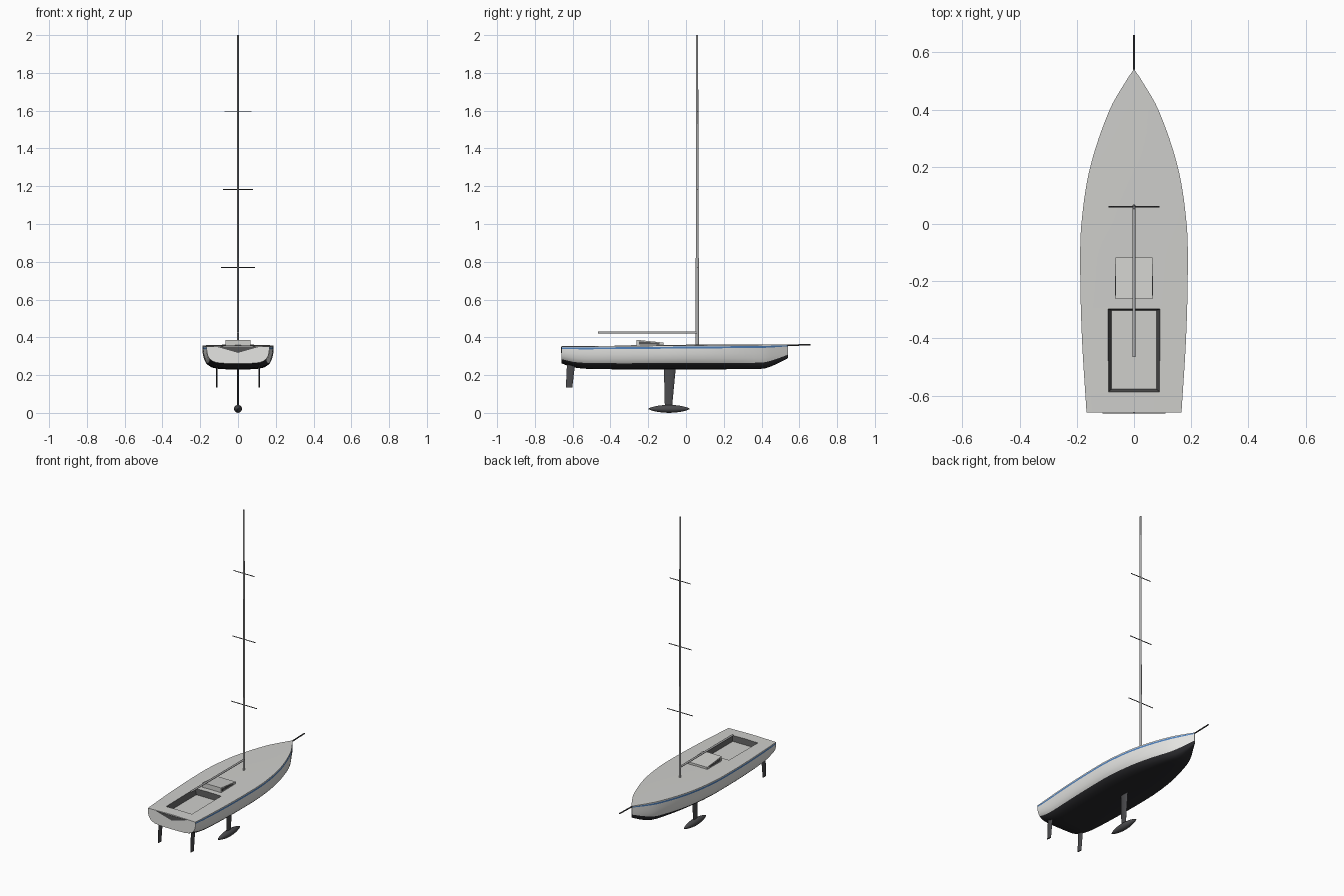
import bpy, bmesh, math
from mathutils import Vector

if "Cube" in bpy.data.objects:
    bpy.data.objects.remove(bpy.data.objects["Cube"])


def material(name, r, g, b):
    m = bpy.data.materials.new(name)
    m.diffuse_color = (r, g, b, 1)
    m.use_nodes = True
    m.node_tree.nodes["Principled BSDF"].inputs["Base Color"].default_value = m.diffuse_color
    return m


WHITE = material("hull white", 0.78, 0.78, 0.76)
DECK = material("deck grey", 0.62, 0.62, 0.60)
BLUE = material("stripe blue", 0.08, 0.22, 0.50)
BLACK = material("bottom black", 0.022, 0.022, 0.025)
CARBON = material("foil grey", 0.07, 0.07, 0.075)
ALLOY = material("spar grey", 0.42, 0.42, 0.42)
TRIM = material("dark trim", 0.09, 0.09, 0.09)
HULL_MATS = [WHITE, DECK, BLUE, BLACK, TRIM]


def make(name, verts, faces, mats, smooth=None):
    bm = bmesh.new()
    vs = [bm.verts.new(v) for v in verts]
    for f in faces:
        bm.faces.new([vs[i] for i in f])
    bmesh.ops.recalc_face_normals(bm, faces=bm.faces)
    me = bpy.data.meshes.new(name)
    bm.to_mesh(me)
    bm.free()
    ob = bpy.data.objects.new(name, me)
    bpy.context.collection.objects.link(ob)
    for m in mats:
        me.materials.append(m)
    if smooth:
        bpy.ops.object.select_all(action='DESELECT')
        ob.select_set(True)
        bpy.context.view_layer.objects.active = ob
        bpy.ops.object.shade_smooth_by_angle(angle=math.radians(smooth))
    return ob


def loft(name, rings, mats, smooth=None):
    """Closed skin through rings of equal point count, capped at both ends."""
    n = len(rings[0])
    verts = [p for r in rings for p in r]
    faces = [(i * n + j, i * n + (j + 1) % n, (i + 1) * n + (j + 1) % n, (i + 1) * n + j)
             for i in range(len(rings) - 1) for j in range(n)]
    faces += [tuple(range(n)), tuple(range(len(verts) - n, len(verts)))]
    return make(name, verts, faces, mats, smooth)


def spar(name, a, b, ra, rb, mat, stretch=1.0, n=12):
    """Tapered tube from a to b; stretch widens the section along its second axis."""
    a, b = Vector(a), Vector(b)
    d = (b - a).normalized()
    u = d.cross(Vector((0, 1, 0))) if abs(d.y) < 0.9 else Vector((1, 0, 0))
    u.normalize()
    w = d.cross(u)
    rings = []
    for c, r in ((a, ra), (b, rb)):
        rings.append([c + u * r * math.cos(t) + w * r * stretch * math.sin(t)
                      for t in (2 * math.pi * k / n for k in range(n))])
    return loft(name, rings, [mat], 40)


def interp(table, y):
    """Smooth curve through a short table of points."""
    for k in range(len(table) - 1):
        (y0, v0), (y1, v1) = table[k], table[k + 1]
        if y <= y1 + 1e-9:
            def slope(i):
                lo, hi = max(i - 1, 0), min(i + 1, len(table) - 1)
                return (table[hi][1] - table[lo][1]) / (table[hi][0] - table[lo][0])
            h = y1 - y0
            t = (y - y0) / h
            return ((2*t**3 - 3*t**2 + 1) * v0 + (t**3 - 2*t**2 + t) * h * slope(k)
                    + (3*t**2 - 2*t**3) * v1 + (t**3 - t**2) * h * slope(k + 1))


# Hull: section scaled along beam, keel and sheer curves
BEAM = [(-0.66, 0.166), (-0.40, 0.182), (-0.17, 0.188), (0.0, 0.184), (0.2, 0.153),
        (0.4, 0.085), (0.50, 0.028), (0.54, 0.0015)]
KEEL = [(-0.66, 0.262), (-0.59, 0.240), (-0.48, 0.232), (0.0, 0.231), (0.36, 0.232),
        (0.42, 0.236), (0.48, 0.259), (0.54, 0.290)]
SECTION = [(0.3, 0.0), (0.54, 0.015), (0.72, 0.07), (0.82, 0.15), (0.90, 0.26), (0.96, 0.45),
           (0.99, 0.65), (1.0, 0.87), (1.0, 0.95), (1.0, 1.0)]
rings = []
STATIONS = 40
for i in range(STATIONS + 1):
    y = -0.66 + 1.2 * i / STATIONS
    b, zb = interp(BEAM, y), interp(KEEL, y)
    zs = 0.351 + 0.011 * (y + 0.66) / 1.2
    side = [(b * f, y, zb + (zs - zb) * t) for f, t in SECTION]
    rings.append([(0, y, zb)] + side + [(0, y, zs + 0.02 * b)]
                 + [(-x, q, z) for x, q, z in reversed(side)])
hull = loft("hull", rings, HULL_MATS, 35)
n, last = len(rings[0]), len(SECTION)
for p in hull.data.polygons:
    if p.index >= STATIONS * n:
        continue
    j = p.index % n
    j = min(j, n - 1 - j)          # same row on both sides
    p.material_index = 3 if j < 5 else 2 if j == 8 else 1 if j == last else 0

# Cockpit well cut into the deck, with sloping dark walls
def rect(hx, y0, y1, z):
    return [(-hx, y0, z), (hx, y0, z), (hx, y1, z), (-hx, y1, z)]


cutter = loft("cockpit_cutter", [rect(0.078, -0.577, -0.303, 0.322),
                                 rect(0.091, -0.588, -0.297, 0.357),
                                 rect(0.091, -0.588, -0.297, 0.42)], HULL_MATS)
for p in cutter.data.polygons:
    p.material_index = 1 if abs(p.normal.z) > 0.9 else 4
cutter.hide_render = True
cutter.hide_set(True)
cut = hull.modifiers.new("cockpit", 'BOOLEAN')
cut.operation, cut.solver, cut.object = 'DIFFERENCE', 'EXACT', cutter

# Dark panel on the transom
loft("transom_panel", [[(-0.11, y, 0.349), (0.11, y, 0.349), (0, y, 0.318)]
                       for y in (-0.662, -0.658)], [TRIM])

# Cabin hatch, higher at the back, with side windows
loft("cabin_hatch", [[(-0.065, y, 0.345), (0.065, y, 0.345), (0.065, y, z), (-0.065, y, z)]
                     for y, z in ((-0.262, 0.387), (-0.118, 0.372))], [DECK])
for s, side in ((1, "right"), (-1, "left")):
    loft("window_" + side, [[(s * x, -0.25, 0.363), (s * x, -0.14, 0.363),
                             (s * x, -0.14, 0.370), (s * x, -0.25, 0.379)]
                            for x in (0.063, 0.0665)], [TRIM])

# Mast, spreaders, boom and bowsprit
spar("mast_lower", (0, 0.06, 0.35), (0, 0.06, 0.82), 0.006, 0.006, ALLOY, 1.5)
spar("mast_upper", (0, 0.06, 0.82), (0, 0.058, 2.0), 0.005, 0.004, ALLOY, 1.5)
for z, h in ((0.77, 0.09), (1.183, 0.08), (1.597, 0.072)):
    spar("spreader", (-h, 0.06, z), (h, 0.06, z), 0.0025, 0.0025, CARBON, n=8)
spar("boom", (0, -0.465, 0.425), (0, 0.055, 0.425), 0.006, 0.006, ALLOY)
spar("bowsprit", (0, 0.50, 0.357), (0, 0.66, 0.361), 0.004, 0.004, CARBON, n=8)


# Keel fin and twin rudders: thin tapered foils
def foil(name, x, thick, top, bottom):
    out = []
    for y0, y1, z in (top, bottom):
        c, m, h = y1 - y0, y0 + 0.65 * (y1 - y0), thick / 2
        out.append([(x, y0, z), (x + h * 0.8, y0 + 0.3 * c, z), (x + h, m, z), (x + h * 0.7, y1 - 0.08 * c, z),
                    (x, y1, z), (x - h * 0.7, y1 - 0.08 * c, z), (x - h, m, z), (x - h * 0.8, y0 + 0.3 * c, z)])
    return loft(name, out, [CARBON], 50)


foil("keel_fin", 0, 0.010, (-0.117, -0.054, 0.24), (-0.112, -0.074, 0.03))
for s, side in ((1, "right"), (-1, "left")):
    foil("rudder_" + side, s * 0.113, 0.007, (-0.630, -0.587, 0.262), (-0.636, -0.602, 0.135))

# Ballast bulb: pointed torpedo
bulb = []
for i in range(17):
    t = 0.01 + 0.98 * i / 16
    r = 0.021 * math.sin(math.pi * t) ** 0.65
    bulb.append([(r * math.cos(a), -0.20 + 0.22 * t, 0.0215 + r * math.sin(a))
                 for a in (2 * math.pi * k / 20 for k in range(20))])
loft("keel_bulb", bulb, [CARBON], 50)
